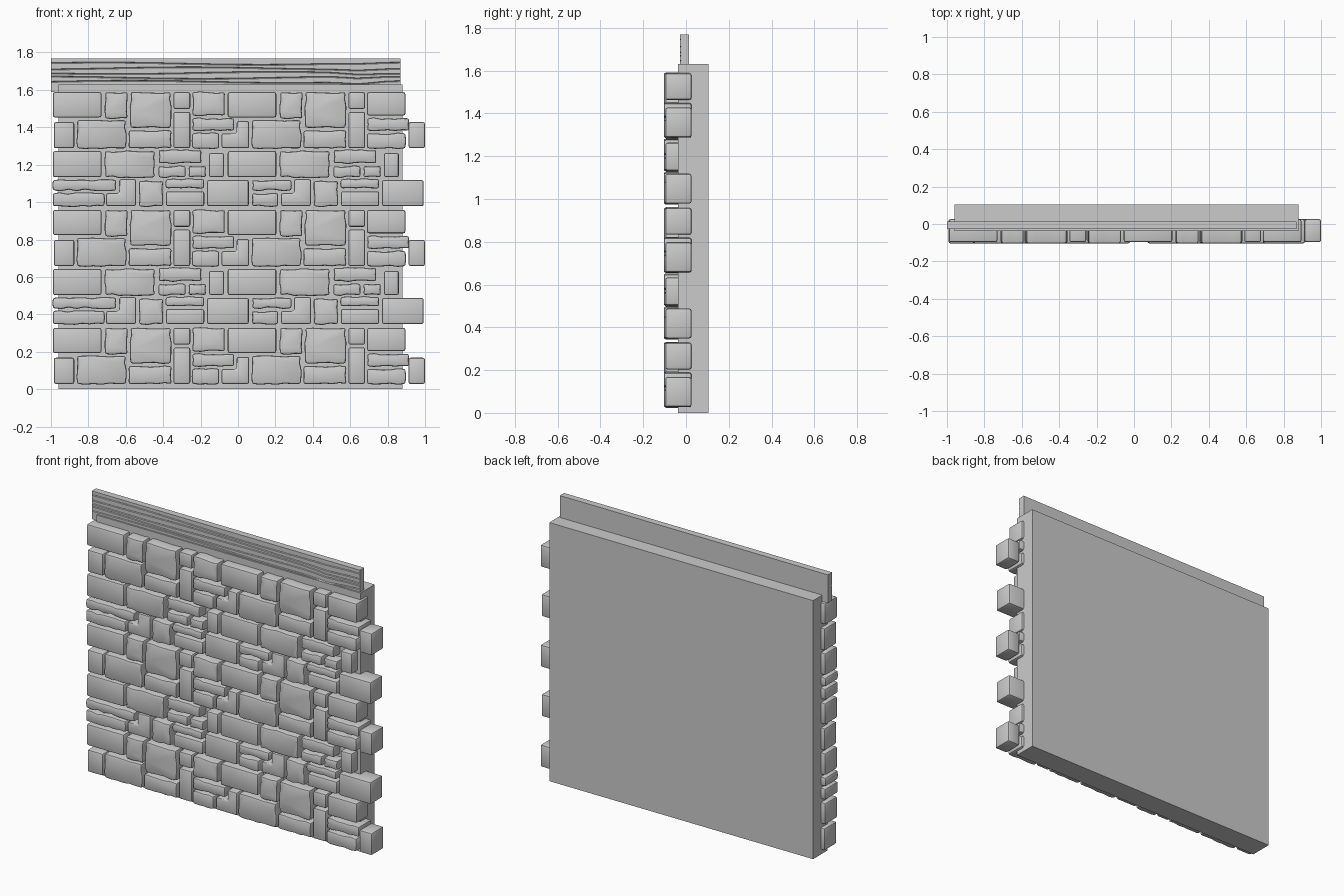
import bpy, bmesh, math, random

if "Cube" in bpy.data.objects:
    bpy.data.objects.remove(bpy.data.objects["Cube"])

random.seed(4)
PERIOD, RISE, LEFT, TOP = 0.935, 0.63, -1.0, 1.588


def finish(bm, name, smooth=False):
    bmesh.ops.recalc_face_normals(bm, faces=bm.faces)
    mesh = bpy.data.meshes.new(name)
    bm.to_mesh(mesh)
    bm.free()
    obj = bpy.data.objects.new(name, mesh)
    bpy.context.collection.objects.link(obj)
    if smooth:
        bpy.ops.object.select_all(action='DESELECT')
        obj.select_set(True)
        bpy.context.view_layer.objects.active = obj
        bpy.ops.object.shade_smooth_by_angle(angle=math.radians(35))
    return obj


def box(name, x0, x1, y0, y1, z0, z1):
    bm = bmesh.new()
    bmesh.ops.create_cube(bm, size=1)
    for v in bm.verts:
        v.co = ((x0 + x1) / 2 + v.co.x * (x1 - x0),
                (y0 + y1) / 2 + v.co.y * (y1 - y0),
                (z0 + z1) / 2 + v.co.z * (z1 - z0))
    return finish(bm, name)


def rough_outline(pts):
    """Split each side and wobble the new points across it."""
    out = []
    for (ax, az), (bx, bz) in zip(pts, pts[1:] + pts[:1]):
        length = math.hypot(bx - ax, bz - az)
        n = max(2, round(length / 0.04))
        nx, nz = (bz - az) / length, (ax - bx) / length
        for i in range(n):
            w = random.uniform(-0.005, 0.005) if i else 0
            out.append((ax + (bx - ax) * i / n + nx * w, az + (bz - az) * i / n + nz * w))
    return out


def stone_mesh(pts, rough):
    """Outline (right, down) extruded in depth with rounded edges."""
    if rough:
        pts = rough_outline(pts)
    front = -0.104 if rough else -0.097
    bm = bmesh.new()
    face = bm.faces.new([bm.verts.new((x, front, -z)) for x, z in pts])
    ext = bmesh.ops.extrude_face_region(bm, geom=[face])
    for v in ext['geom']:
        if isinstance(v, bmesh.types.BMVert):
            v.co.y = 0.026
    bmesh.ops.recalc_face_normals(bm, faces=bm.faces)
    sharp = [e for e in bm.edges if e.calc_face_angle(0) > math.radians(50)]
    bmesh.ops.bevel(bm, geom=sharp, offset=0.011, segments=2, profile=0.5,
                    affect='EDGES', clamp_overlap=True)
    return bm


def rect(x0, x1, z0, z1):
    return [(x0, z0), (x1, z0), (x1, z1), (x0, z1)]


def place(pts, rough, copies, name):
    """Build one stone and share its mesh at every (column shift, repeat)."""
    first = None
    for dx, k in copies:
        if first is None:
            obj = first = finish(stone_mesh(pts, rough), name, True)
        else:
            obj = bpy.data.objects.new(name, first.data)
            bpy.context.collection.objects.link(obj)
        obj.location = (LEFT + dx, 0, TOP - RISE * k)


# Backing wall
box("wall_slab", -0.96, 0.88, -0.037, 0.105, 0, 1.63)

# Stones shared by both columns: x0, x1, top, bottom, rough
tall_course = [
    (.01, .27, 0, .135, 0), (.29, .41, 0, .14, 1), (.425, .64, 0, .19, 1),
    (.655, .745, 0, .09, 0), (.14, .40, .15, .30, 1), (.415, .645, .205, .30, 1),
    (.655, .745, .105, .30, 0), (.755, .98, .14, .205, 1)]
low_courses = [
    (.01, .27, .315, .455, 0), (.29, .555, .315, .455, 1), (.575, .805, .31, .38, 1),
    (.575, .72, .395, .455, 1), (.735, .83, .395, .455, 1), (.845, .925, .325, .455, 0),
    (.47, .60, .475, .61, 1), (.615, .82, .465, .515, 1), (.615, .82, .53, .61, 0),
    (.835, 1.058, .47, .61, 0)]
for stones, repeats in ((tall_course, 3), (low_courses, 2)):
    spots = [(c * PERIOD, k) for c in (0, 1) for k in range(repeats)]
    for x0, x1, z0, z1, rough in stones:
        place(rect(x0, x1, z0, z1), rough, spots, "stone")

# Corner-shaped stone of the lowest course in each repeat
place([(.365, .465), (.455, .465), (.455, .61), (.295, .61), (.295, .54), (.365, .54)],
      0, [(c * PERIOD, k) for c in (0, 1) for k in (0, 1)], "corner_stone")

# Stones that differ between the left, middle and right of the wall
tall = [(0, k) for k in range(3)]
low = tall[:2]
for x0, x1, z0, z1, rough, spots in (
        (.755, .93, 0, .125, 1, tall), (1.69, 1.895, 0, .125, 0, tall),
        (.755, .90, .22, .30, 1, tall), (1.69, 1.895, .22, .30, 1, tall),
        (.015, .125, .16, .30, 0, tall), (1.912, 2.0, .16, .30, 0, tall),
        (.01, .35, .47, .525, 1, low), (1.075, 1.285, .47, .525, 1, low),
        (.01, .285, .54, .61, 1, low), (1.075, 1.215, .54, .61, 1, low)):
    place(rect(x0, x1, z0, z1), rough, spots, "edge_stone")
place([(.993, .155), (1.06, .155), (1.06, .30), (.912, .30), (.912, .22), (.993, .22)],
      0, tall, "middle_corner_stone")

# Wooden top board: cross-sections with small grain grooves, lofted along x
bm = bmesh.new()
sections = []
for i in range(25):
    t = i / 24
    x = -1 + 1.87 * t
    section = [(0.014, 1.59), (-0.028, 1.59)]
    for j, z in enumerate((1.643, 1.665, 1.69, 1.715, 1.74)):
        z += 0.006 * math.sin(7 * t + 1.7 * j)
        z -= 0.012 * (1 - j / 6) * math.exp(-((t - 0.88) / 0.05) ** 2)
        section += [(-0.028, z - 0.003), (-0.023, z), (-0.028, z + 0.003)]
    section += [(-0.028, 1.768), (0.014, 1.768)]
    sections.append([bm.verts.new((x, y, z)) for y, z in section])
for a, b in zip(sections, sections[1:]):
    for j in range(len(a)):
        n = (j + 1) % len(a)
        bm.faces.new((a[j], a[n], b[n], b[j]))
bm.faces.new(sections[0])
bm.faces.new(sections[-1])
finish(bm, "top_board")
